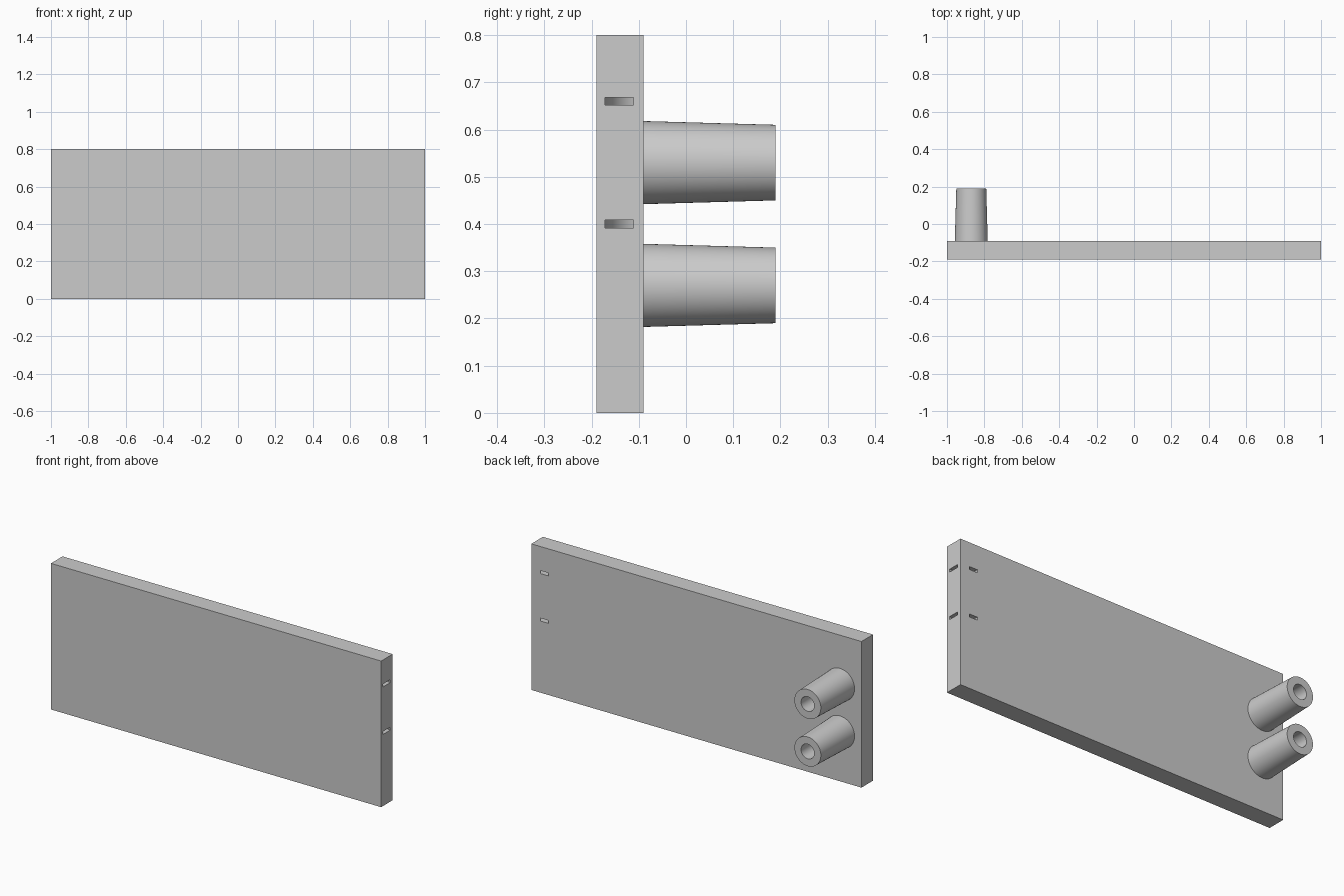
import bpy, bmesh
from math import sin, cos, pi
from mathutils import Vector

cube = bpy.data.objects.get("Cube")
if cube:
    bpy.data.objects.remove(cube, do_unlink=True)

grey = bpy.data.materials.new("plain grey")
grey.use_nodes = True
grey.diffuse_color = (0.6, 0.6, 0.6, 1)
grey.node_tree.nodes["Principled BSDF"].inputs["Base Color"].default_value = grey.diffuse_color

BACK, FRONT, TIP = -0.09, -0.19, 0.19
HEIGHT = 0.8


def finish(name, bm):
    bmesh.ops.recalc_face_normals(bm, faces=bm.faces)
    mesh = bpy.data.meshes.new(name)
    bm.to_mesh(mesh)
    bm.free()
    mesh.materials.append(grey)
    obj = bpy.data.objects.new(name, mesh)
    bpy.context.collection.objects.link(obj)
    return obj


def activate(obj):
    bpy.ops.object.select_all(action='DESELECT')
    obj.select_set(True)
    bpy.context.view_layer.objects.active = obj


# Flat rectangular panel
bm = bmesh.new()
bmesh.ops.create_cube(bm, size=1)
for v in bm.verts:
    v.co = Vector((v.co.x * 2, v.co.y * (BACK - FRONT) + (BACK + FRONT) / 2,
                   (v.co.z + 0.5) * HEIGHT))
panel = finish("panel", bm)


# Curved channels running from the end face round to the back face
def channel_curve(a, b, steps=16):
    arc = [(a * cos(i * pi / 2 / steps), b * sin(i * pi / 2 / steps))
           for i in range(steps + 1)]
    return [(a, -0.02)] + arc + [(-0.02, b)]


def channel_cutter(z, thickness=0.016):
    outline = channel_curve(0.105, 0.082) + channel_curve(0.055, 0.021)[::-1]
    bm = bmesh.new()
    face = bm.faces.new([bm.verts.new((1 - u, BACK - w, z - thickness / 2))
                         for u, w in outline])
    top = bmesh.ops.extrude_face_region(bm, geom=[face])["geom"]
    bmesh.ops.translate(bm, vec=(0, 0, thickness),
                        verts=[g for g in top if isinstance(g, bmesh.types.BMVert)])
    cutter = finish("channel_cutter", bm)
    cutter.hide_render = True
    return cutter


for z in (0.4, 0.66):
    cutter = channel_cutter(z)
    mod = panel.modifiers.new("channel", 'BOOLEAN')
    mod.operation = 'DIFFERENCE'
    mod.solver = 'EXACT'
    mod.object = cutter
    activate(panel)
    bpy.ops.object.modifier_apply(modifier=mod.name)
    bpy.data.objects.remove(cutter, do_unlink=True)
activate(panel)
bpy.ops.object.shade_smooth_by_angle(angle=0.5)


# Tapered hollow pegs on the back
def peg(name, z):
    centre = Vector((-0.87, 0, z))
    profile = [(0.088, BACK), (0.08, TIP), (0.04, TIP), (0.04, BACK)]
    bm = bmesh.new()
    verts = [bm.verts.new(centre + Vector((r, y, 0))) for r, y in profile]
    edges = [bm.edges.new((verts[i], verts[(i + 1) % 4])) for i in range(4)]
    bmesh.ops.spin(bm, geom=verts + edges, cent=centre, axis=(0, 1, 0),
                   angle=2 * pi, steps=64)
    bmesh.ops.remove_doubles(bm, verts=bm.verts, dist=0.0001)
    activate(finish(name, bm))
    bpy.ops.object.shade_smooth_by_angle(angle=0.5)


peg("lower_peg", 0.27)
peg("upper_peg", 0.53)
